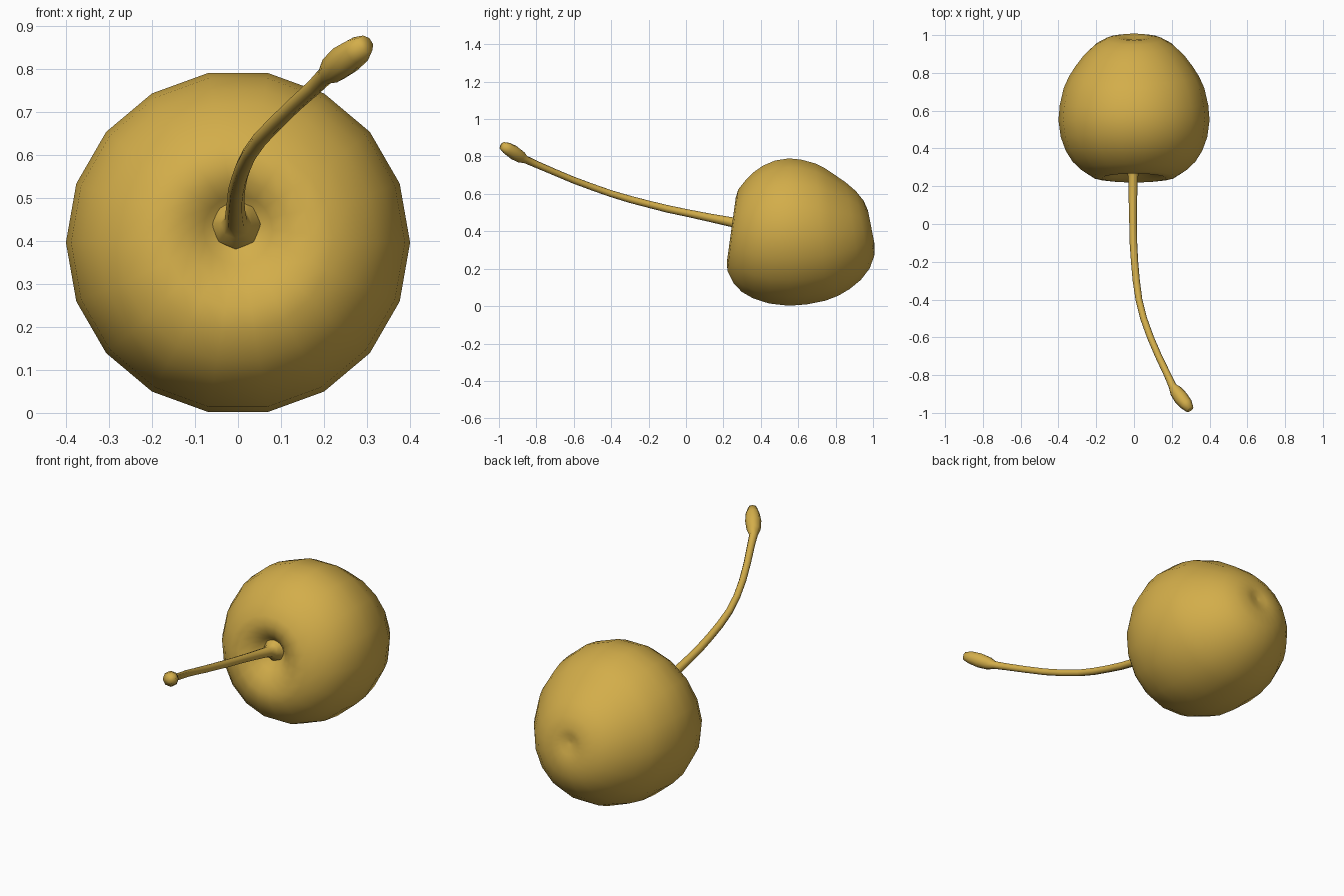
import bpy, bmesh, math
from mathutils import Vector

gold = bpy.data.materials.new("golden yellow")
gold.diffuse_color = (0.65, 0.42, 0.068, 1)


def skin(name, rings):
    """Bridge equal-length rings into a capped smooth tube."""
    bm = bmesh.new()
    vr = [[bm.verts.new(p) for p in ring] for ring in rings]
    n = len(vr[0])
    for a, b in zip(vr, vr[1:]):
        for i in range(n):
            j = (i + 1) % n
            bm.faces.new((a[i], a[j], b[j], b[i]))
    bm.faces.new(vr[0])
    bm.faces.new(vr[-1])
    bmesh.ops.recalc_face_normals(bm, faces=bm.faces)
    for f in bm.faces:
        f.smooth = True
    me = bpy.data.meshes.new(name)
    bm.to_mesh(me)
    bm.free()
    me.materials.append(gold)
    ob = bpy.data.objects.new(name, me)
    bpy.context.collection.objects.link(ob)
    return ob


# fruit: 18-sided lathe along y, dimpled at both ends, (radius, y)
profile = [(0.01, 0.325), (0.05, 0.312), (0.08, 0.285), (0.12, 0.257),
           (0.17, 0.243), (0.22, 0.25), (0.28, 0.287), (0.325, 0.33),
           (0.36, 0.385), (0.388, 0.46), (0.40, 0.55), (0.393, 0.63),
           (0.372, 0.72), (0.345, 0.78), (0.31, 0.835), (0.265, 0.894),
           (0.21, 0.945), (0.15, 0.978), (0.09, 0.99), (0.05, 0.985),
           (0.01, 0.972)]
rings = []
for r, y in profile:
    ring = []
    for i in range(18):
        a = math.radians(20 * i)
        z = r * math.sin(a)
        yy = 0.55 + (y - 0.55) * (1 - 0.45 * z)      # top is shorter than bottom
        lift = 0.04 * max(0, 1 - r / 0.3)            # both dimples sit a little high
        ring.append((r * math.cos(a), yy, 0.396 + z + lift))
    rings.append(ring)
skin("cherry_fruit", rings)

# stem: flared foot, curved stalk, swollen tip (x, y, z, radius)
path = [(-0.005, 0.33, 0.437, 0.064), (-0.005, 0.305, 0.439, 0.056),
        (-0.005, 0.285, 0.441, 0.036), (-0.005, 0.25, 0.448, 0.026),
        (-0.006, 0.12, 0.474, 0.022), (-0.005, 0.0, 0.499, 0.02),
        (-0.003, -0.1, 0.52, 0.02), (0.003, -0.2, 0.545, 0.019),
        (0.012, -0.3, 0.571, 0.019), (0.026, -0.4, 0.601, 0.018),
        (0.051, -0.5, 0.636, 0.018), (0.087, -0.6, 0.673, 0.018),
        (0.13, -0.7, 0.715, 0.018), (0.178, -0.8, 0.758, 0.019),
        (0.204, -0.858, 0.784, 0.021), (0.222, -0.885, 0.799, 0.034),
        (0.25, -0.922, 0.822, 0.039), (0.277, -0.955, 0.842, 0.034),
        (0.296, -0.982, 0.857, 0.022)]
pts = [Vector(p[:3]) for p in path]
rings = []
for k, p in enumerate(pts):
    t = (pts[min(k + 1, len(pts) - 1)] - pts[max(k - 1, 0)]).normalized()
    u = t.cross(Vector((0, 0, 1))).normalized()
    v = u.cross(t)
    rings.append([p + path[k][3] * (u * math.cos(a) + v * math.sin(a))
                  for a in (math.tau * i / 8 for i in range(8))])
skin("cherry_stem", rings)
